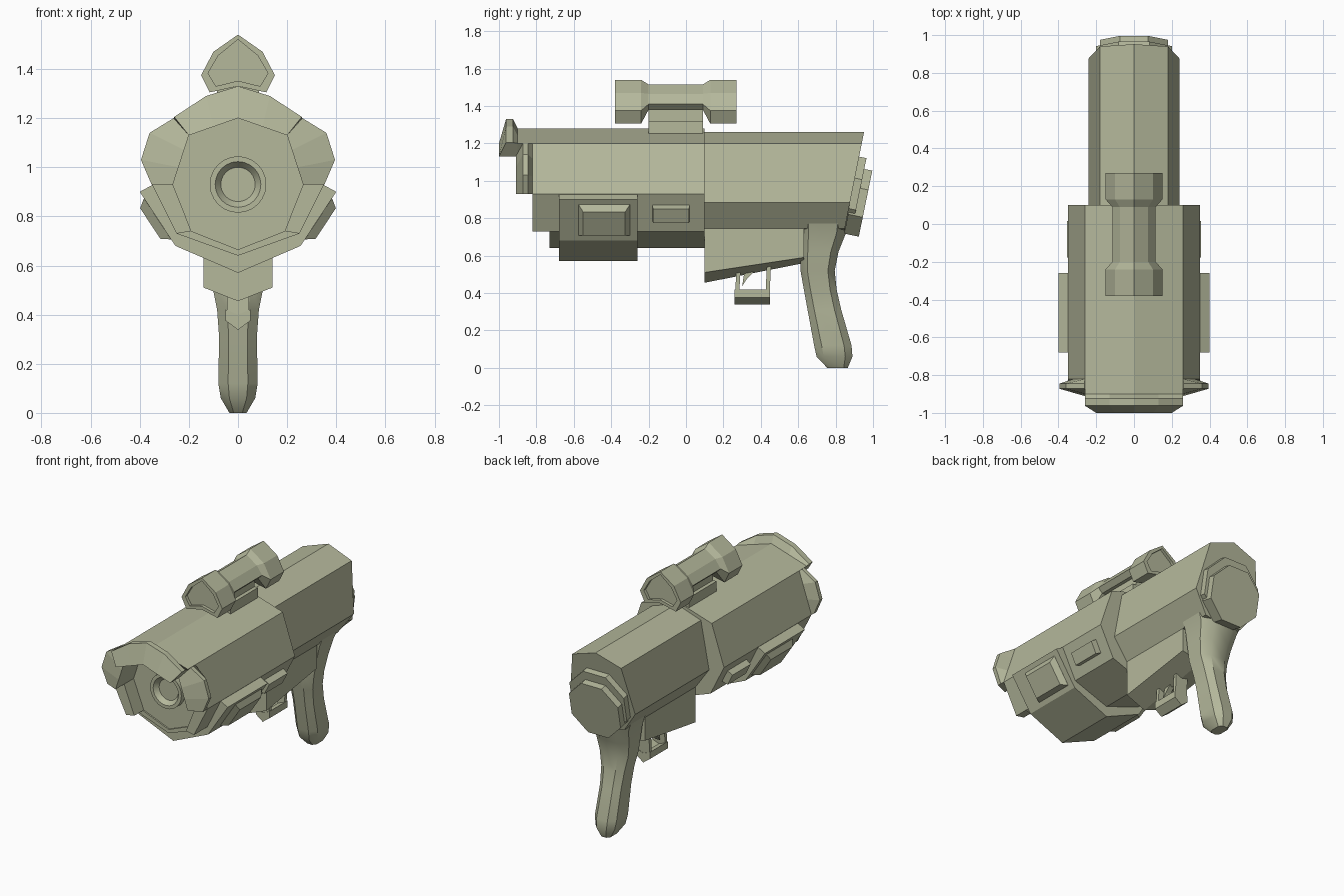
import bpy, bmesh, math
from mathutils import Vector

cube = bpy.data.objects.get("Cube")
if cube:
    bpy.data.objects.remove(cube, do_unlink=True)

olive = bpy.data.materials.new("pale_olive")
olive.use_nodes = True
COLOUR = (0.46, 0.48, 0.33, 1)
olive.diffuse_color = COLOUR
olive.node_tree.nodes["Principled BSDF"].inputs["Base Color"].default_value = COLOUR


def loft(name, rings, smooth=0):
    """Skin a list of equal-length point rings and cap both ends."""
    bm = bmesh.new()
    loops = [[bm.verts.new(p) for p in ring] for ring in rings]
    n = len(loops[0])
    for a, b in zip(loops, loops[1:]):
        for i in range(n):
            j = (i + 1) % n
            bm.faces.new((a[i], a[j], b[j], b[i]))
    bm.faces.new(loops[0])
    bm.faces.new(loops[-1])
    bmesh.ops.remove_doubles(bm, verts=bm.verts, dist=0.0005)
    bmesh.ops.recalc_face_normals(bm, faces=bm.faces)
    mesh = bpy.data.meshes.new(name)
    bm.to_mesh(mesh)
    bm.free()
    mesh.materials.append(olive)
    ob = bpy.data.objects.new(name, mesh)
    bpy.context.collection.objects.link(ob)
    if smooth:
        bpy.ops.object.select_all(action='DESELECT')
        ob.select_set(True)
        bpy.context.view_layer.objects.active = ob
        bpy.ops.object.shade_smooth_by_angle(angle=math.radians(smooth))
    return ob


def mirrored(half):
    """Complete an x-z half section that starts and ends on x = 0."""
    return half + [(-x, z) for x, z in half[-2:0:-1]]


def at(section, y):
    return [(x, y, z) for x, z in section]


def prism(name, section, y0, y1):
    return loft(name, [at(section, y0), at(section, y1)])


def box(name, hw, y0, y1, z0, z1):
    return prism(name, [(-hw, z0), (hw, z0), (hw, z1), (-hw, z1)], y0, y1)


# Barrel: solid rear plus eight front wall segments of stepped length
outer_half = [(0, 1.28), (0.26, 1.2), (0.35, 0.93), (0.25, 0.73), (0, 0.64)]
inner_half = [(0, 1.2), (0.2, 1.13), (0.265, 0.93), (0.19, 0.74), (0, 0.665)]
prism("barrel", mirrored(outer_half), -0.72, 0.10)
fronts = [-0.9, -0.82, -0.82, -0.73]
for s, side in ((1, "left"), (-1, "right")):
    for i, front in enumerate(fronts):
        quad = [outer_half[i], outer_half[i + 1], inner_half[i + 1], inner_half[i]]
        prism(f"muzzle_wall_{side}_{i}", [(s * x, z) for x, z in quad], front, -0.72)

# Bore ring with its shallow hole
ring_profile = [(0.115, -0.7), (0.115, -0.76), (0.093, -0.76), (0.07, -0.73)]
loft("bore_ring", [[(r * math.cos(k * math.tau / 24), y, 0.93 + r * math.sin(k * math.tau / 24))
                    for k in range(24)] for r, y in ring_profile], 30)


def flange(name, stations, y0, y1):
    """Raised muzzle lip; each station holds inner, outer and crest points."""
    rings = []
    for (ix, iz), (ox, oz), (cx, cz) in stations:
        rings.append([(ix, y0, iz), (ix, y1, iz), (ox, y1, oz),
                      (cx, y1 - 0.025, cz), (cx, y0 + 0.038, cz)])
    return loft(name, rings)


def mix(a, b, t):
    return (a[0] + (b[0] - a[0]) * t, a[1] + (b[1] - a[1]) * t)


# Top muzzle crest and side ears
crest = []
for t, peak in ((0, (0, 1.33)), (0.5, (0.13, 1.29)), (1, (0.26, 1.205))):
    crest.append((mix(inner_half[0], inner_half[1], t), mix(outer_half[0], outer_half[1], t), peak))
flip = [tuple((-x, z) for x, z in st) for st in crest[:0:-1]]
flange("muzzle_crest", flip + crest, -1.0, -0.9)
ear = []
for t, peak in ((0, (0.262, 1.2)), (0.3, (0.36, 1.14)), (0.65, (0.395, 1.03)), (1, (0.352, 0.93))):
    ear.append((mix(inner_half[1], inner_half[2], t), mix(outer_half[1], outer_half[2], t), peak))
for s, side in ((1, "left"), (-1, "right")):
    flange(f"muzzle_ear_{side}", [tuple((s * x, z) for x, z in st) for st in ear], -0.91, -0.82)

# Lower band wrapped round the barrel
prism("lower_band", mirrored([(0, 0.93), (0.345, 0.93), (0.4, 0.9), (0.255, 0.68), (0, 0.57)]), -0.68, -0.26)


def pad(name, s, centre, along, y0, y1, half, height, taper):
    """Bevelled block standing on a slanted lower side face."""
    d = Vector(along).normalized()
    n = Vector((d.y, -d.x))
    rings = []
    for h, cut in ((-0.02, 0), (0, 0), (height, taper)):
        c = Vector(centre) + n * h
        a, b = c - d * (half - cut), c + d * (half - cut)
        rings.append([(s * a.x, y0 + cut, a.y), (s * a.x, y1 - cut, a.y),
                      (s * b.x, y1 - cut, b.y), (s * b.x, y0 + cut, b.y)])
    return loft(name, rings)


for s, side in ((1, "left"), (-1, "right")):
    pad(f"large_pad_{side}", s, (0.328, 0.79), (0.145, 0.22), -0.575, -0.3, 0.1, 0.035, 0.025)
    pad(f"small_pad_{side}", s, (0.3, 0.83), (0.1, 0.2), -0.18, 0.02, 0.045, 0.04, 0.004)

# Receiver with its slanted rear
body = mirrored([(0, 1.26), (0.18, 1.2), (0.24, 0.885), (0.14, 0.745), (0, 0.72)])
loft("receiver", [at(body, 0.1), [(x, 0.95 - (1.25 - z) * 0.2, z) for x, z in body]])

# Lower frame, V-bottomed and rising to the rear
frame_front = mirrored([(0, 0.8), (0.14, 0.8), (0.14, 0.51), (0, 0.455)])
frame_rear = mirrored([(0, 0.8), (0.14, 0.8), (0.14, 0.59), (0, 0.56)])
loft("lower_frame", [at(frame_front, 0.1), at(frame_rear, 0.63)])


# Tilted rear caps
def rear_cap(name, y, z, apothem, depth):
    normal = Vector((0, 0.98, -0.2))
    up = Vector((0, 0.2, 0.98))
    r = apothem / math.cos(math.pi / 8)
    rings = []
    for back in (depth, 0):
        c = Vector((0, y, z)) - normal * back
        angles = [(k + 0.5) * math.pi / 4 for k in range(8)]
        rings.append([c + Vector((r * math.cos(a), 0, 0)) + up * r * math.sin(a) for a in angles])
    return loft(name, rings)


rear_cap("rear_cap_base", 0.925, 0.925, 0.2, 0.08)
rear_cap("rear_cap", 0.96, 0.878, 0.18, 0.08)

# Grip: chamfered rings of front y, rear y, height, half width
grip_rings = []
for y0, y1, z, w in ((0.6, 0.87, 0.8, 0.17), (0.605, 0.855, 0.72, 0.14), (0.61, 0.815, 0.62, 0.122),
                     (0.612, 0.795, 0.52, 0.105), (0.63, 0.805, 0.42, 0.085), (0.65, 0.83, 0.31, 0.077),
                     (0.685, 0.885, 0.12, 0.08), (0.698, 0.89, 0.06, 0.07), (0.755, 0.865, 0.0, 0.035)):
    c = w * 0.5
    e = (y1 - y0) * 0.2
    grip_rings.append([(-c, y0, z), (c, y0, z), (w, y0 + e, z), (w, y1 - e, z),
                       (c, y1, z), (-c, y1, z), (-w, y1 - e, z), (-w, y0 + e, z)])
loft("grip", grip_rings, 35)

# Trigger guard and trigger
prism("guard_bar", mirrored([(0, 0.4), (0.05, 0.42), (0.05, 0.375), (0, 0.338)]), 0.26, 0.45)
for name, y, lean in (("guard_front_post", 0.262, 0.01), ("guard_rear_post", 0.425, 0.008)):
    loft(name, [[(x, yy + k * lean, z) for x, yy in
                 ((-0.045, y), (0.045, y), (0.045, y + 0.022), (-0.045, y + 0.022))]
                for k, z in ((0, 0.39), (1, 0.56))])
trigger = [(0.3, 0.435), (0.325, 0.475), (0.37, 0.52), (0.34, 0.55), (0.31, 0.5)]
loft("trigger", [[(x, y, z) for y, z in trigger] for x in (-0.018, 0.018)])

# Scope with flared, recessed ends
wide = mirrored([(0, 1.54), (0.1, 1.47), (0.15, 1.375), (0.115, 1.305), (0, 1.33)])
slim = mirrored([(0, 1.515), (0.075, 1.465), (0.115, 1.41), (0.085, 1.38), (0, 1.385)])
lens = mirrored([(0, 1.52), (0.08, 1.455), (0.122, 1.383), (0.09, 1.33), (0, 1.352)])
loft("scope", [at(sec, y) for sec, y in (
    (lens, -0.36), (lens, -0.38), (wide, -0.38), (wide, -0.24), (slim, -0.2),
    (slim, 0.09), (wide, 0.13), (wide, 0.27), (lens, 0.27), (lens, 0.25))])
box("scope_mount_base", 0.085, -0.2, 0.09, 1.2, 1.32)
box("scope_mount_neck", 0.06, -0.2, 0.09, 1.3, 1.42)
